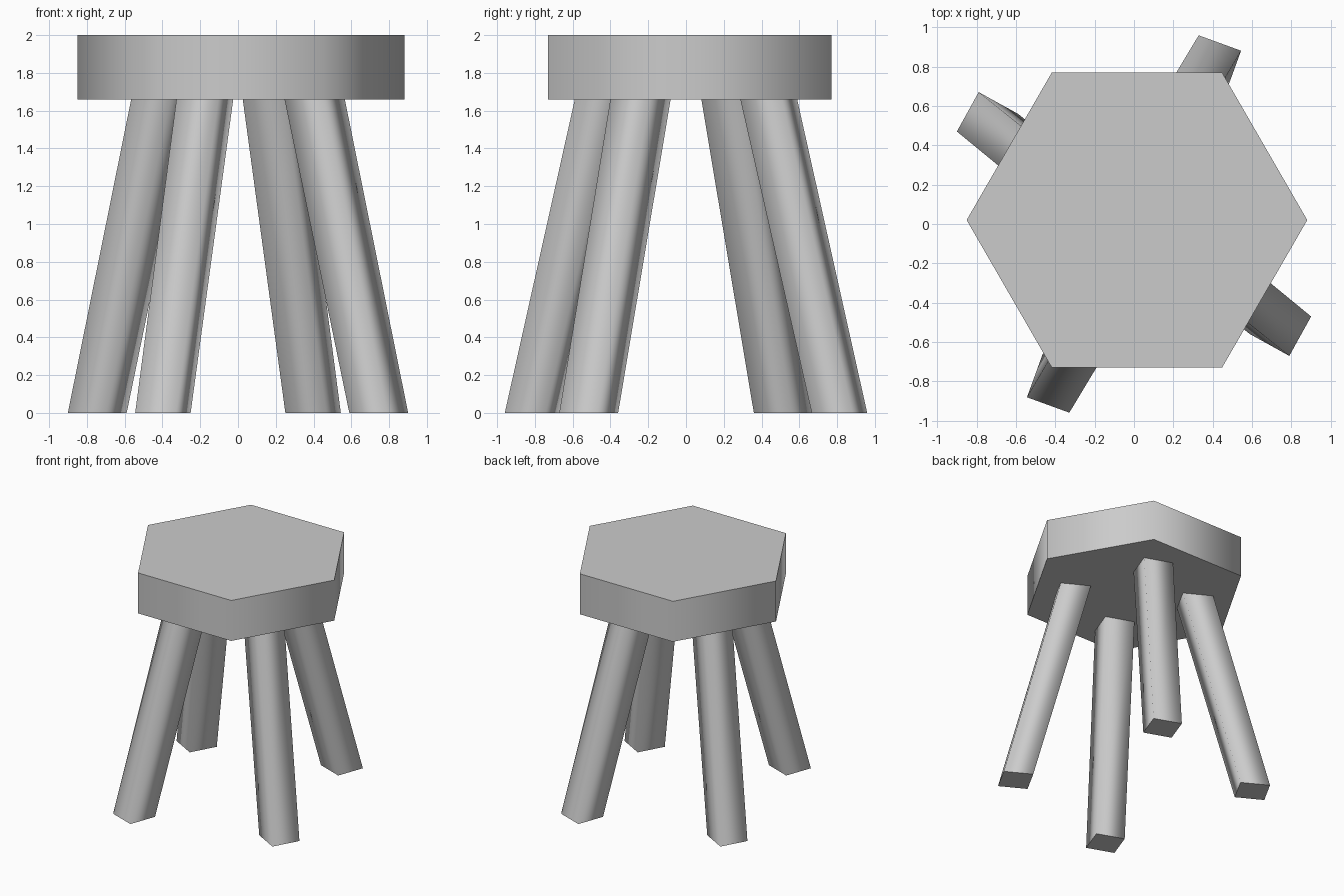
import bpy, bmesh
from math import cos, sin, radians, pi

if "Cube" in bpy.data.objects:
    bpy.data.objects.remove(bpy.data.objects["Cube"])


def ring(cx, cy, z, radius, sides, turn):
    return [(cx + radius * cos(turn + 2 * pi * i / sides),
             cy + radius * sin(turn + 2 * pi * i / sides), z) for i in range(sides)]


def prism(name, bottom, top):
    """Loft two rings: smooth-shaded sides, flat caps with sharp rims."""
    bm = bmesh.new()
    lo = [bm.verts.new(p) for p in bottom]
    hi = [bm.verts.new(p) for p in top]
    caps = [bm.faces.new(lo[::-1]), bm.faces.new(hi)]
    n = len(lo)
    for i in range(n):
        j = (i + 1) % n
        bm.faces.new((lo[i], lo[j], hi[j], hi[i])).smooth = True
    for cap in caps:
        for edge in cap.edges:
            edge.smooth = False
    mesh = bpy.data.meshes.new(name)
    bm.to_mesh(mesh)
    bm.free()
    obj = bpy.data.objects.new(name, mesh)
    bpy.context.collection.objects.link(obj)


# Hexagonal seat slab
prism("seat", ring(0.015, 0.02, 1.66, 0.866, 6, 0), ring(0.015, 0.02, 2.0, 0.866, 6, 0))

# Splayed square legs, in opposite pairs: foot centre, top centre, square turn
legs = [
    ("back_right_leg", "front_left_leg", (0.3975, 0.8125), (0.175, 0.437), 25),
    ("front_right_leg", "back_left_leg", (0.745, -0.515), (0.405, -0.24), 16),
]
for near, far, foot, top, turn in legs:
    for name, s in ((near, 1), (far, -1)):
        prism(name,
              ring(s * foot[0], s * foot[1], 0, 0.162, 4, radians(turn)),
              ring(s * top[0], s * top[1], 1.665, 0.166, 4, radians(turn)))
